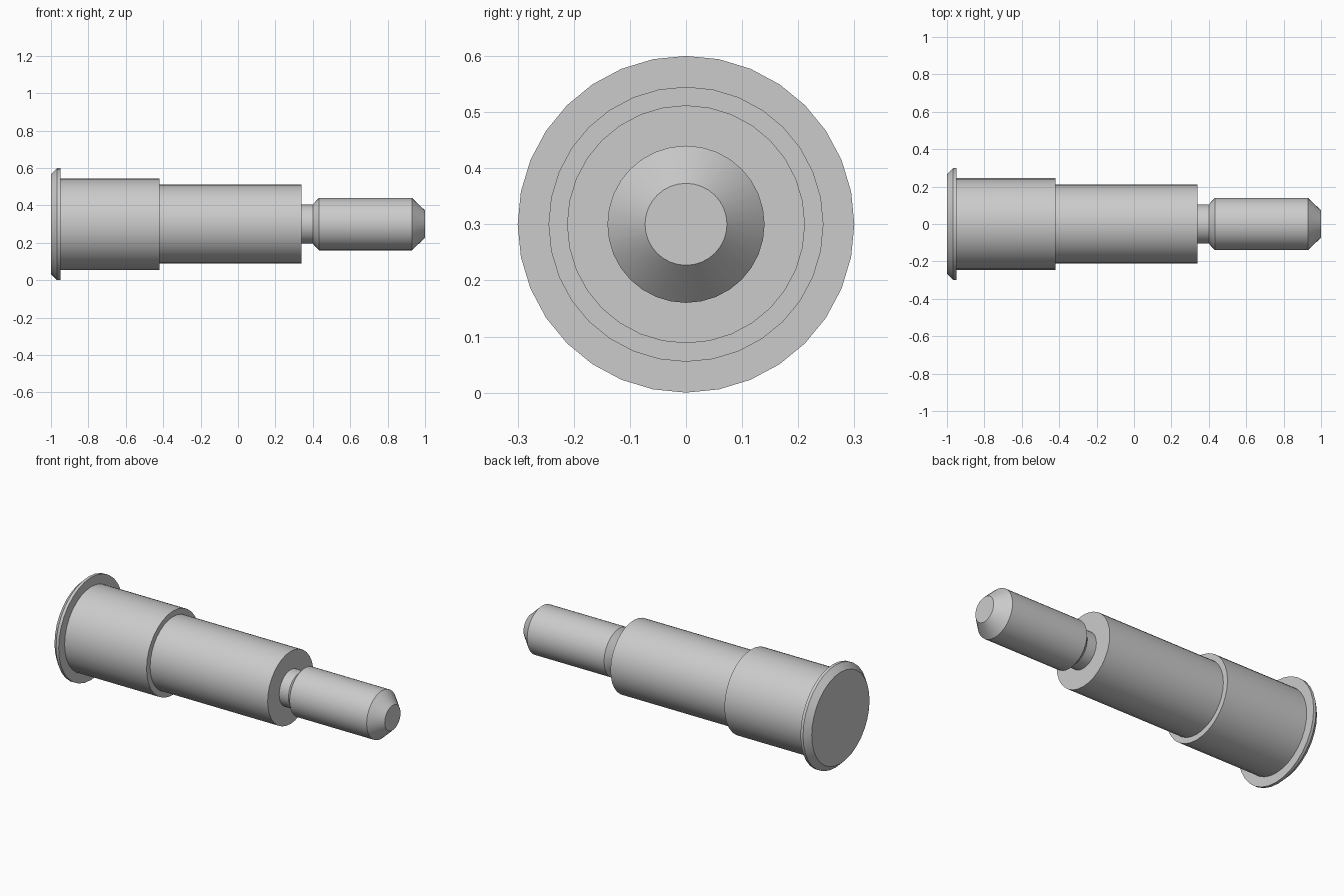
import bpy, bmesh, math

cube = bpy.data.objects.get("Cube")
if cube:
    bpy.data.objects.remove(cube, do_unlink=True)

AXIS_Z = 0.30

steel = bpy.data.materials.new("grey_steel")
steel.use_nodes = True
steel.diffuse_color = (0.6, 0.6, 0.6, 1)
steel.node_tree.nodes["Principled BSDF"].inputs["Base Color"].default_value = (0.6, 0.6, 0.6, 1)


def turned_part(name, profile, sides):
    """Revolve (x, radius) points around the x axis; radius 0 closes an end."""
    bm = bmesh.new()
    rings = []
    for x, r in profile:
        if r == 0:
            rings.append([bm.verts.new((x, 0, 0))])
        else:
            angles = [2 * math.pi * i / sides for i in range(sides)]
            rings.append([bm.verts.new((x, r * math.cos(a), r * math.sin(a))) for a in angles])
    for a, b in zip(rings, rings[1:]):
        for i in range(sides):
            j = (i + 1) % sides
            if len(a) == 1:
                bm.faces.new((a[0], b[j], b[i]))
            elif len(b) == 1:
                bm.faces.new((a[i], a[j], b[0]))
            else:
                bm.faces.new((a[i], a[j], b[j], b[i]))
    # Make the faces point away from the axis and the closed ends outward
    for f in bm.faces:
        f.normal_update()
    side = max(bm.faces, key=lambda f: f.normal.yz.length * f.calc_area())
    if side.normal.yz.dot(side.calc_center_median().yz) < 0:
        bmesh.ops.reverse_faces(bm, faces=bm.faces[:])
    mesh = bpy.data.meshes.new(name)
    bm.to_mesh(mesh)
    bm.free()
    mesh.materials.append(steel)
    obj = bpy.data.objects.new(name, mesh)
    obj.location.z = AXIS_Z
    bpy.context.collection.objects.link(obj)
    bpy.ops.object.select_all(action='DESELECT')
    obj.select_set(True)
    bpy.context.view_layer.objects.active = obj
    bpy.ops.object.shade_smooth_by_angle(angle=math.radians(30))
    return obj


# Chamfered flange at the head, with its shoulder
turned_part("head_flange", [(-1, 0), (-1, 0.267), (-0.967, 0.30),
                            (-0.95, 0.30), (-0.95, 0.245)], 32)
# Wide sleeve stepping down to the main shaft
turned_part("wide_sleeve", [(-0.95, 0.245), (-0.42, 0.245), (-0.42, 0.212)], 32)
# Main shaft and its end shoulder
turned_part("main_shaft", [(-0.42, 0.212), (0.34, 0.212), (0.34, 0.105)], 32)
# Relief groove flaring out to the spigot
turned_part("relief_neck", [(0.34, 0.105), (0.40, 0.105), (0.432, 0.14)], 32)
# Narrow spigot with a chamfered tip
turned_part("spigot_tip", [(0.432, 0.14), (0.93, 0.14), (1, 0.073), (1, 0)], 32)
